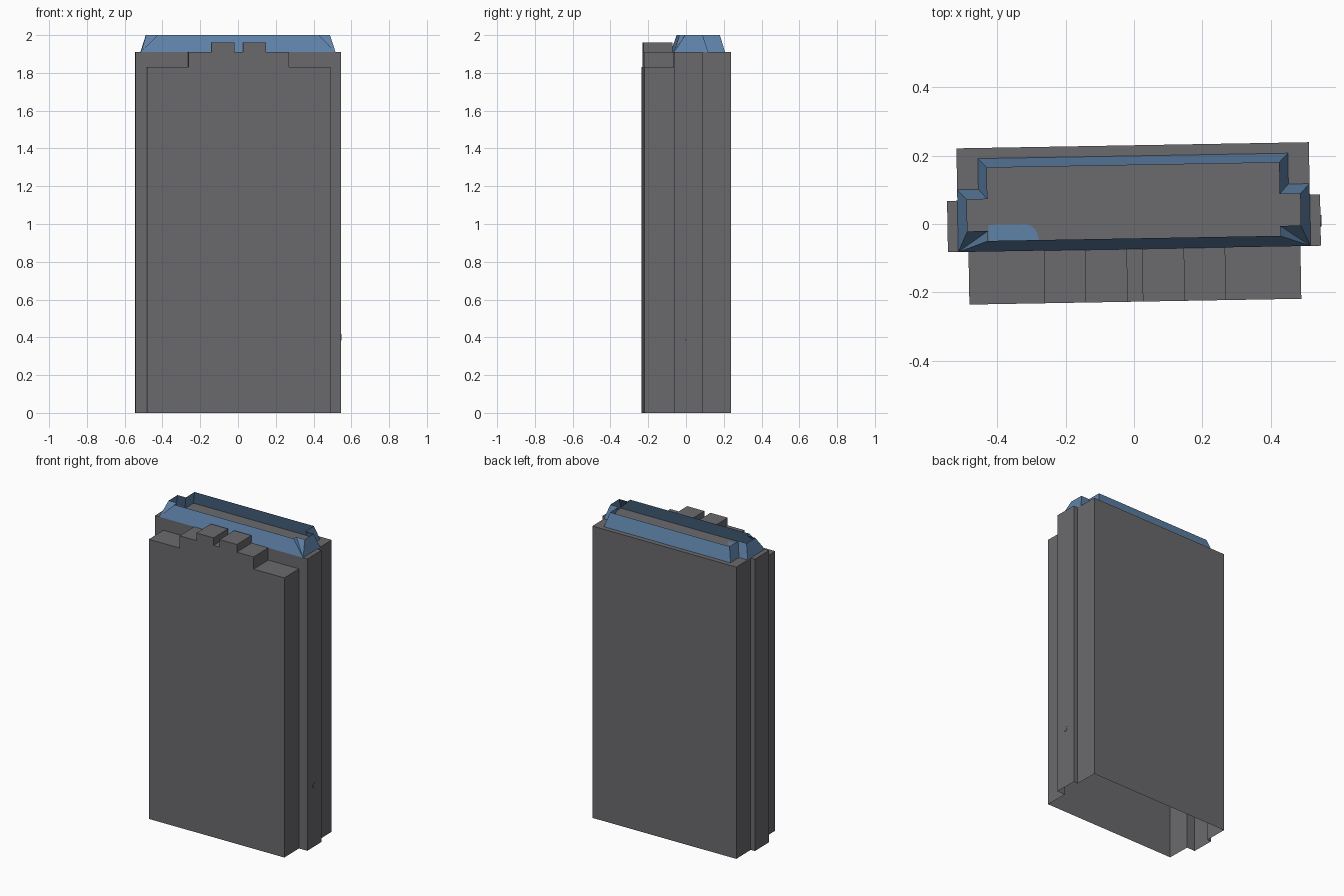
import bpy, bmesh, math

if "Cube" in bpy.data.objects:
    bpy.data.objects.remove(bpy.data.objects["Cube"])

TURN = math.radians(1.0)      # the whole tower is turned very slightly
ROOF_Z, LOW_Z, TEETH_Z, TOP_Z = 1.91, 1.83, 1.96, 2.0
MID_Y, FRONT_Y = -0.073, -0.227


def material(name, rgb):
    m = bpy.data.materials.new(name)
    m.diffuse_color = (*rgb, 1.0)
    m.use_nodes = True
    m.node_tree.nodes["Principled BSDF"].inputs["Base Color"].default_value = m.diffuse_color
    return m


GREY = material("concrete grey", (0.145, 0.142, 0.153))
BLUE = material("roof blue", (0.113, 0.223, 0.39))


def make(name, faces, mat):
    """Object from a list of faces, each a list of points."""
    bm = bmesh.new()
    for f in faces:
        bm.faces.new([bm.verts.new(p) for p in f])
    bmesh.ops.remove_doubles(bm, verts=bm.verts, dist=1e-5)
    me = bpy.data.meshes.new(name)
    bm.to_mesh(me)
    bm.free()
    me.materials.append(mat)
    ob = bpy.data.objects.new(name, me)
    ob.rotation_euler.z = TURN
    bpy.context.collection.objects.link(ob)
    return ob


def mirrored(half):
    """Close a right-hand half outline (front to back) with its mirror."""
    return half + [(-x, y) for x, y in reversed(half)]


def at(pts, z):
    return [(x, y, z) for x, y in pts]


def strip(a, b, closed=False):
    """Quads joining two rows of points."""
    n = len(a)
    return [[a[i], a[(i + 1) % n], b[(i + 1) % n], b[i]]
            for i in range(n if closed else n - 1)]


# main block: stepped plan, open at the bottom and towards the front slab
plan = mirrored([(0.485, MID_Y), (0.545, MID_Y), (0.545, 0.077),
                 (0.515, 0.077), (0.515, 0.23)])
faces = strip(at(plan, 0), at(plan, ROOF_Z))
faces.append(at(plan, ROOF_Z))
faces.append([(-0.485, MID_Y, LOW_Z), (0.485, MID_Y, LOW_Z),
              (0.485, MID_Y, ROOF_Z), (-0.485, MID_Y, ROOF_Z)])
make("main_block", faces, GREY)

# front slab: stepped skyline pushed back to the main block
skyline = mirrored([(0.485, 0), (0.485, LOW_Z), (0.265, LOW_Z), (0.265, ROOF_Z),
                    (0.145, ROOF_Z), (0.145, TEETH_Z), (0.022, TEETH_Z),
                    (0.022, ROOF_Z)])
front = [(x, FRONT_Y, z) for x, z in skyline]
back = [(x, MID_Y, z) for x, z in skyline]
faces = [front] + strip(front, back)
for x0, x1 in ((0.022, 0.145), (-0.145, -0.022)):   # backs of the two teeth
    faces.append([(x1, MID_Y, ROOF_Z), (x0, MID_Y, ROOF_Z),
                  (x0, MID_Y, TEETH_Z), (x1, MID_Y, TEETH_Z)])
make("front_slab", faces, GREY)

# sloping parapet: the front corner of the base is shared by three top points
base = mirrored([(0.515, MID_Y)] * 3 + [(0.515, 0.109), (0.453, 0.109), (0.453, 0.199)])
rim = mirrored([(0.427, -0.042), (0.427, -0.013), (0.487, -0.013),
                (0.487, 0.08), (0.427, 0.08), (0.427, 0.172)])
faces = []
for q in strip(at(base, ROOF_Z), at(rim, TOP_Z), closed=True):
    faces.append(q[1:] if q[0] == q[1] else q)
make("roof_parapet", faces, BLUE)

# small rounded patch on the roof floor
arc = [(-0.32 + 0.04 * math.cos(t), -0.04 + 0.045 * math.sin(t))
       for t in (i * math.pi / 16 for i in range(9))]
make("roof_patch", [at([(-0.425, -0.043), (-0.28, -0.043)] + arc + [(-0.425, 0.005)],
                       ROOF_Z + 0.002)], BLUE)

# small round cap low on the right side
ring = [(0.017 * math.cos(i * math.pi / 8), 0.4 + 0.017 * math.sin(i * math.pi / 8))
        for i in range(16)]
inner = [(0.545, y, z) for y, z in ring]
outer = [(0.548, y, z) for y, z in ring]
make("side_cap", strip(inner, outer, closed=True) + [outer], GREY)
